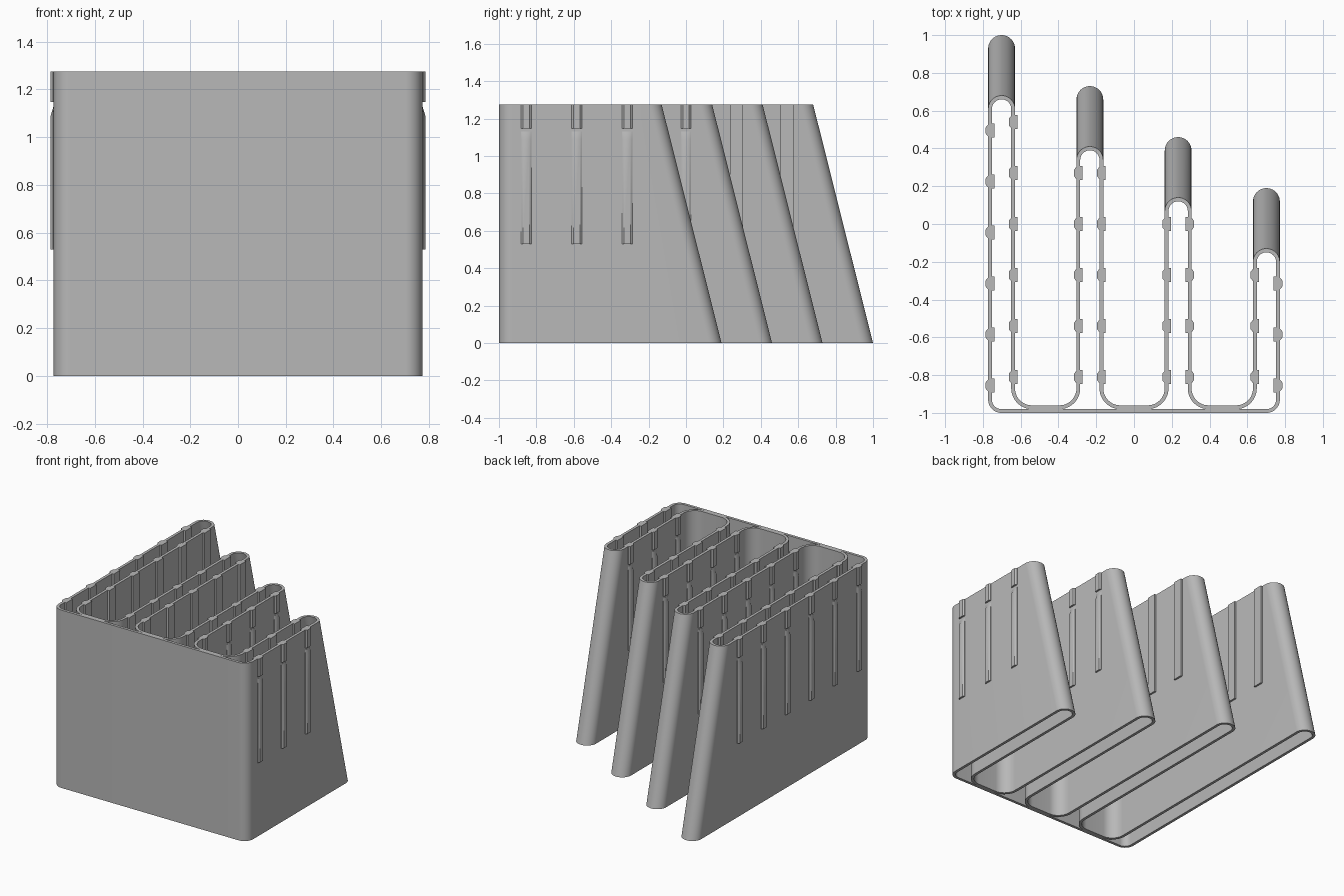
import bpy
import bmesh
from math import cos, sin, radians
from mathutils import Vector
from mathutils.geometry import tessellate_polygon

if "Cube" in bpy.data.objects:
    bpy.data.objects.remove(bpy.data.objects["Cube"])

H = 1.275        # height
T = 0.02         # wall thickness
HW = 0.071       # half width of a finger
LEAN = 0.32      # how far the finger tips lean back at the bottom
CENTRES = [-0.701, -0.2337, 0.2337, 0.701]
TIPS = [0.68, 0.41, 0.14, -0.13]     # tip position at the top
W = CENTRES[3] + HW
CORNER, FLARE = 0.07, 0.09

grey = bpy.data.materials.new("plain grey")
grey.diffuse_color = (0.48, 0.48, 0.48, 1)
grey.use_nodes = True
grey.node_tree.nodes["Principled BSDF"].inputs["Base Color"].default_value = grey.diffuse_color


def arc(cx, cy, r, a0, a1, lean=0.0, n=12):
    pts = []
    for k in range(n + 1):
        a = radians(a0 + (a1 - a0) * k / n)
        pts.append((cx + r * cos(a), cy + r * sin(a), lean))
    return pts


def finish(bm, name):
    bmesh.ops.recalc_face_normals(bm, faces=bm.faces[:])
    me = bpy.data.meshes.new(name)
    bm.to_mesh(me)
    bm.free()
    me.materials.append(grey)
    ob = bpy.data.objects.new(name, me)
    bpy.context.collection.objects.link(ob)
    bpy.ops.object.select_all(action='DESELECT')
    ob.select_set(True)
    bpy.context.view_layer.objects.active = ob
    bpy.ops.object.shade_smooth_by_angle(angle=radians(30))
    return ob


# Outer outline: front plate, then each finger tip and the channel beside it
cy = -1 + CORNER
fy = -0.96 + FLARE
outline = arc(-W + CORNER, cy, CORNER, 180, 270) + arc(W - CORNER, cy, CORNER, 270, 360)
for i in (3, 2, 1, 0):
    outline += arc(CENTRES[i], TIPS[i] - HW, HW, 0, 180, LEAN, 20)
    if i > 0:
        outline += arc(CENTRES[i] - HW - FLARE, fy, FLARE, 0, -90)
        outline += arc(CENTRES[i - 1] + HW + FLARE, fy, FLARE, -90, -180)

# Hollow inside each finger, flaring towards the front plate
loops = [outline]
for i, c in enumerate(CENTRES):
    hole = arc(c, TIPS[i] - HW, HW - T, 0, 180, LEAN, 20)
    if i == 0:
        hole += arc(-W + CORNER, cy, CORNER - T, 180, 270)
    else:
        hole += arc(c - HW - FLARE, fy, FLARE + T, 0, -90)
    if i == 3:
        hole += arc(W - CORNER, cy, CORNER - T, 270, 360)
    else:
        hole += arc(c + HW + FLARE, fy, FLARE + T, -90, -180)
    loops.append(hole)

# Continuous wall, open at top and bottom
bm = bmesh.new()
top, bottom = [], []
for loop in loops:
    start, n = len(top), len(loop)
    for x, y, lean in loop:
        top.append(bm.verts.new((x, y, H)))
        bottom.append(bm.verts.new((x, y + lean, 0)))
    for k in range(n):
        a, b = start + k, start + (k + 1) % n
        bm.faces.new((bottom[a], bottom[b], top[b], top[a]))
for tri in tessellate_polygon([[Vector((x, y, 0)) for x, y, _ in lp] for lp in loops]):
    for ring in (top, bottom):
        bm.faces.new([ring[k] for k in tri])
finish(bm, "finger_walls")


def prism(bm, x, y, side, profile, levels):
    """Stack a (depth, y) profile at several (z, depth scale) levels."""
    rings = [[bm.verts.new((x + side * (d * s if d > 0 else d), y + v, z))
              for d, v in profile] for z, s in levels]
    n = len(profile)
    for lo, hi in zip(rings, rings[1:]):
        for k in range(n):
            m = (k + 1) % n
            bm.faces.new((lo[k], lo[m], hi[m], hi[k]))
    bm.faces.new(rings[0])
    bm.faces.new(rings[-1])


# Rails on every finger wall: notched rib on one face, flat strip on the other
RIB = [(-0.008, -0.028), (0.004, -0.028), (0.013, -0.017),
       (0.013, 0.017), (0.004, 0.028), (-0.008, 0.028)]
STRIP = [(-0.008, -0.036), (0.013, -0.036), (0.013, 0.036), (-0.008, 0.036)]
COUNTS = [(6, 6), (5, 5), (4, 4), (3, 3)]
ribs, strips = bmesh.new(), bmesh.new()
for i, c in enumerate(CENTRES):
    for j, wall in enumerate((-1, 1)):
        outside = (i, wall) in ((0, -1), (3, 1))
        rib_side = 1 if (i, wall) in ((2, 1), (3, 1)) else -1
        mid = c + wall * (HW - T / 2)
        for k in range(COUNTS[i][j]):
            y = -0.81 + 0.27 * k - (0.045 if outside else 0)
            xr = mid + rib_side * T / 2
            xs = mid - rib_side * T / 2
            prism(ribs, xr, y, rib_side, RIB, [(0.53, 1), (1.09, 1), (1.13, 0.05)])
            prism(ribs, xr, y, rib_side, RIB, [(1.147, 1), (H, 1)])
            prism(strips, xs, y, -rib_side, STRIP, [(0.53, 1), (H, 1)])
finish(ribs, "notched_ribs")
finish(strips, "backing_strips")
